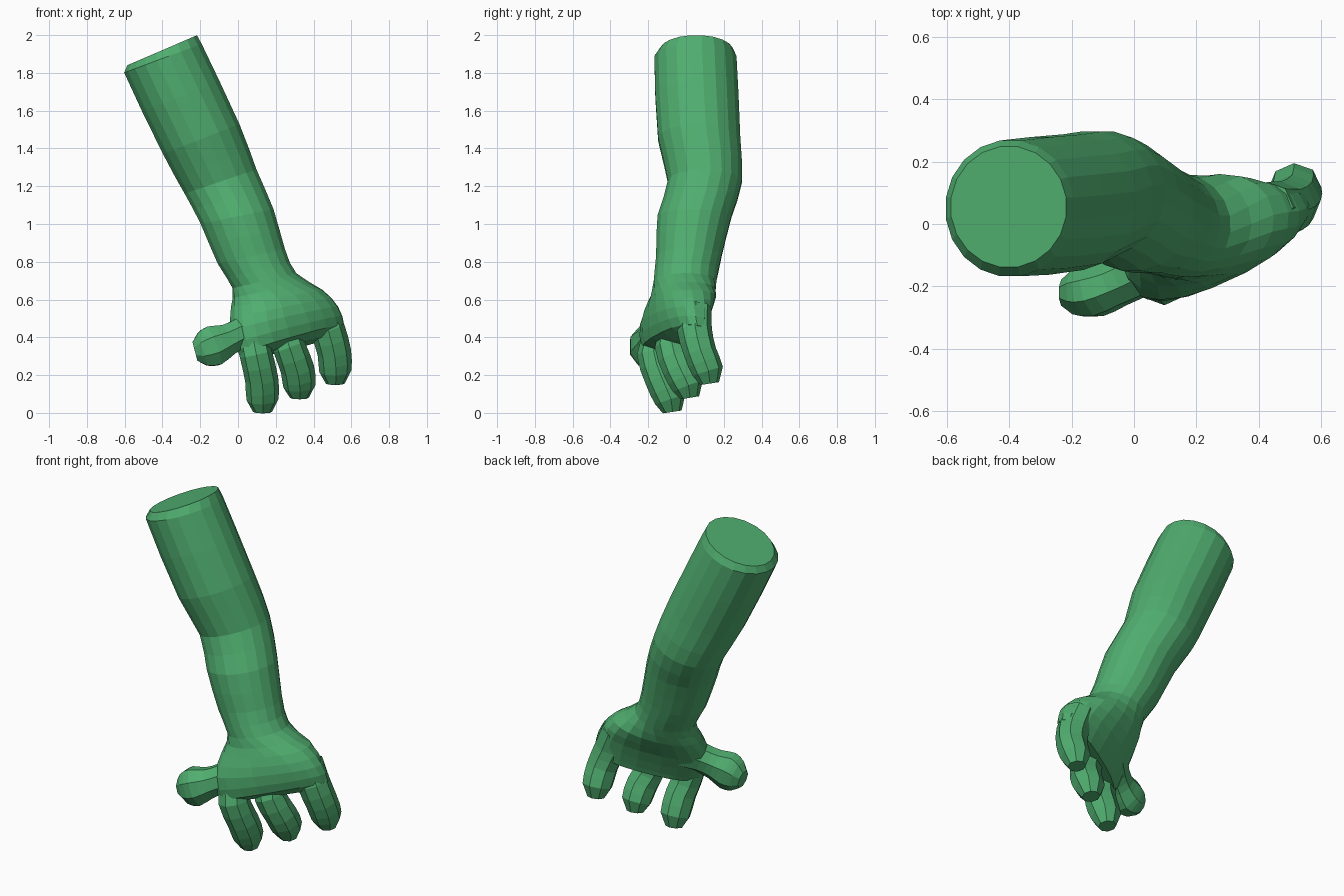
import bpy, bmesh, math
from mathutils import Vector

cube = bpy.data.objects.get("Cube")
if cube:
    bpy.data.objects.remove(cube, do_unlink=True)

green = bpy.data.materials.new("green skin")
green.use_nodes = True
green.diffuse_color = (0.08, 0.42, 0.16, 1)
green.node_tree.nodes["Principled BSDF"].inputs["Base Color"].default_value = green.diffuse_color


def ring(center, u, v, sides, power=1.0):
    """Closed superellipse around center with half axes u and v."""
    pts = []
    for i in range(sides):
        a = math.tau * (i + 0.5) / sides
        c, s = math.cos(a), math.sin(a)
        c = math.copysign(abs(c) ** power, c)
        s = math.copysign(abs(s) ** power, s)
        pts.append(center + u * c + v * s)
    return pts


def refine(rings):
    """Insert a smoothly curved ring in every segment but the end ones."""
    out = rings[:1]
    for k in range(1, len(rings) - 2):
        out.append(rings[k])
        out.append([(9 * (b + c) - a - d) / 16 for a, b, c, d in zip(*rings[k - 1:k + 3])])
    return out + rings[-2:]


def loft(name, rings):
    """Skin a list of rings and cap both ends."""
    bm = bmesh.new()
    loops = [[bm.verts.new(p) for p in r] for r in refine(rings)]
    n = len(loops[0])
    for a, b in zip(loops, loops[1:]):
        for i in range(n):
            j = (i + 1) % n
            bm.faces.new((a[i], a[j], b[j], b[i]))
    bm.faces.new(loops[0])
    bm.faces.new(loops[-1])
    bmesh.ops.recalc_face_normals(bm, faces=bm.faces)
    mesh = bpy.data.meshes.new(name)
    bm.to_mesh(mesh)
    bm.free()
    mesh.materials.append(green)
    obj = bpy.data.objects.new(name, mesh)
    bpy.context.collection.objects.link(obj)


def slab(left, right, depth, power=1.0, drop=0.0):
    """Arm or palm section spanning left to right; drop lowers its back edge."""
    left, right = Vector(left), Vector(right)
    u = (right - left) / 2
    v = Vector((-u.y, u.x, 0)).normalized() * depth
    v.z = -drop
    return ring((left + right) / 2, u, v, 20, power)


def digit(name, path, width_dir):
    """Eight-sided finger along points of (x, y, z, half width, half depth)."""
    pts = [Vector(p[:3]) for p in path]
    rings = []
    for i, p in enumerate(path):
        t = (pts[min(i + 1, len(pts) - 1)] - pts[max(i - 1, 0)]).normalized()
        u = Vector(width_dir)
        u = (u - t * u.dot(t)).normalized()
        rings.append(ring(pts[i], u * p[3], t.cross(u) * p[4], 8))
    loft(name, rings)


# Arm flowing into the palm
loft("arm_and_palm", [
    slab((-.588, .055, 1.84), (-.215, .055, 2.0), .195),
    slab((-.605, .05, 1.80), (-.19, .05, 1.955), .22),
    slab((-.40, .07, 1.37), (.01, .07, 1.53), .22),
    slab((-.285, .10, 1.16), (.10, .10, 1.29), .198),
    slab((-.20, .045, 1.0), (.19, .045, 1.08), .198),
    slab((-.11, .015, .79), (.25, .015, .87), .175),
    slab((-.03, -.01, .66), (.31, .00, .74), .168),
    slab((-.03, -.10, .56), (.44, .06, .65), .165, .9, .01),
    slab((-.03, -.18, .44), (.52, .07, .56), .14, .85, .02),
    slab((.015, -.20, .31), (.555, .08, .46), .105, .85, .03),
    slab((.05, -.15, .29), (.53, .09, .41), .07, .85, .02),
])

# Three fingers curling down and back
across = (.88, .4, .1)
digit("index_finger", [
    (.07, -.14, .43, .085, .085), (.095, -.175, .31, .087, .085),
    (.125, -.13, .18, .088, .088), (.13, -.083, .07, .085, .083),
    (.13, -.073, .005, .05, .05)], across)
digit("middle_finger", [
    (.23, -.05, .46, .085, .085), (.27, -.08, .35, .087, .085),
    (.315, -.035, .23, .09, .088), (.325, .01, .14, .085, .083),
    (.325, .02, .08, .05, .05)], across)
digit("little_finger", [
    (.43, .05, .56, .085, .085), (.475, .045, .44, .092, .092),
    (.51, .075, .32, .09, .086), (.515, .115, .22, .085, .083),
    (.515, .125, .155, .05, .05)], across)

# Bulbous thumb
digit("thumb", [
    (.09, -.10, .46, .10, .10), (.01, -.155, .42, .085, .085),
    (-.06, -.19, .385, .09, .08), (-.13, -.215, .355, .115, .088),
    (-.19, -.22, .335, .095, .075), (-.228, -.22, .325, .055, .045)], (.4, 0, -.9))
